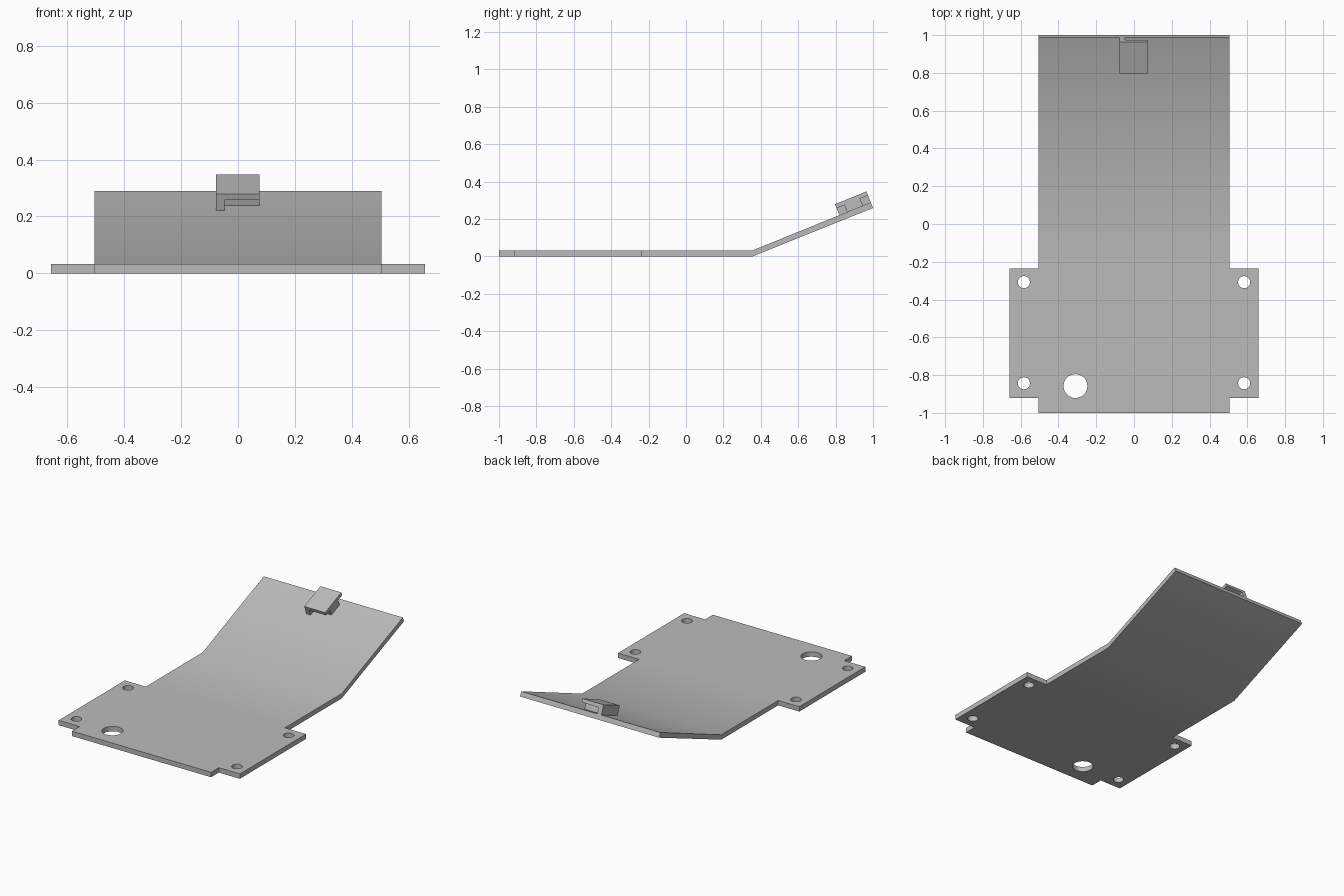
import bpy, bmesh, math
from mathutils import Matrix, Vector

if "Cube" in bpy.data.objects:
    bpy.data.objects.remove(bpy.data.objects["Cube"])

THICK = 0.032
BEND_Y = 0.355
END_Y, END_Z = 0.988, 0.289          # upper edge of the raised end
ANGLE = math.atan2(END_Z - THICK, END_Y - BEND_Y)
UP = Vector((0, -math.sin(ANGLE), math.cos(ANGLE)))

grey = bpy.data.materials.new("light grey")
grey.diffuse_color = (0.5, 0.5, 0.5, 1)
grey.use_nodes = True
grey.node_tree.nodes["Principled BSDF"].inputs["Base Color"].default_value = grey.diffuse_color


def make_object(name, bm):
    bmesh.ops.recalc_face_normals(bm, faces=bm.faces[:])
    mesh = bpy.data.meshes.new(name)
    bm.to_mesh(mesh)
    bm.free()
    mesh.materials.append(grey)
    obj = bpy.data.objects.new(name, mesh)
    bpy.context.collection.objects.link(obj)
    return obj


def activate(obj):
    bpy.ops.object.select_all(action='DESELECT')
    obj.select_set(True)
    bpy.context.view_layer.objects.active = obj


def prism(name, outline, x0, x1=None, matrix=None):
    """Extrude a (y, z) outline along x."""
    bm = bmesh.new()
    face = bm.faces.new([bm.verts.new((x0, y, z)) for y, z in outline])
    res = bmesh.ops.extrude_face_region(bm, geom=[face])
    verts = [v for v in res["geom"] if isinstance(v, bmesh.types.BMVert)]
    bmesh.ops.translate(bm, verts=verts, vec=(x1 - x0, 0, 0))
    if matrix:
        bm.transform(matrix)
    return make_object(name, bm)


# Bent panel: flat part with side ears, plus the raised part
half = [(0.505, -1.0), (0.505, -0.92), (0.658, -0.92),
        (0.658, -0.235), (0.505, -0.235), (0.505, BEND_Y)]
bm = bmesh.new()
layers = []
for level in (0, 1):
    pts = half + [(-x, y) for x, y in reversed(half)]
    flat = [bm.verts.new((x, y, level * THICK)) for x, y in pts]
    lift = UP * THICK * (level - 1)
    tip = [bm.verts.new(Vector((x, END_Y, END_Z)) + lift) for x in (0.505, -0.505)]
    bm.faces.new(flat)
    bm.faces.new([flat[6], flat[5], tip[0], tip[1]])
    layers.append(flat[:6] + tip + flat[6:])
low, high = layers
for i in range(len(low)):
    j = (i + 1) % len(low)
    bm.faces.new([low[i], low[j], high[j], high[i]])
panel = make_object("bent_panel", bm)

# Screw holes in the ears and one larger hole
holes = [(sx * 0.583, y, 0.032) for sx in (-1, 1) for y in (-0.308, -0.843)]
holes.append((-0.31, -0.858, 0.063))
bm = bmesh.new()
for x, y, r in holes:
    bmesh.ops.create_cone(bm, cap_ends=True, segments=32, radius1=r, radius2=r,
                          depth=0.3, matrix=Matrix.Translation((x, y, 0)))
cutter = make_object("hole_cutter", bm)
cutter.hide_render = True
mod = panel.modifiers.new("holes", 'BOOLEAN')
mod.operation = 'DIFFERENCE'
mod.solver = 'EXACT'
mod.object = cutter
activate(panel)
bpy.ops.object.modifier_apply(modifier=mod.name)
bpy.data.objects.remove(cutter)
bpy.ops.object.shade_smooth_by_angle(angle=math.radians(30))

# Clip on the raised end, laid out along the slope: a side wall and a
# T-shaped body whose ends overhang the panel
L, H, CAP, NOTCH = 0.181, 0.063, 0.023, 0.045
slope = Matrix.Translation((0, END_Y, END_Z)) @ Matrix.Rotation(ANGLE, 4, 'X')
wall = [(-L, 0), (0, 0), (0, H), (-L, H)]
body = [(-L + NOTCH, 0), (-NOTCH, 0), (-NOTCH, H - CAP), (0, H - CAP),
        (0, H), (-L, H), (-L, H - CAP), (-L + NOTCH, H - CAP)]
prism("clip_side_wall", wall, -0.077, -0.047, slope)
prism("clip_body", body, -0.047, 0.075, slope)
